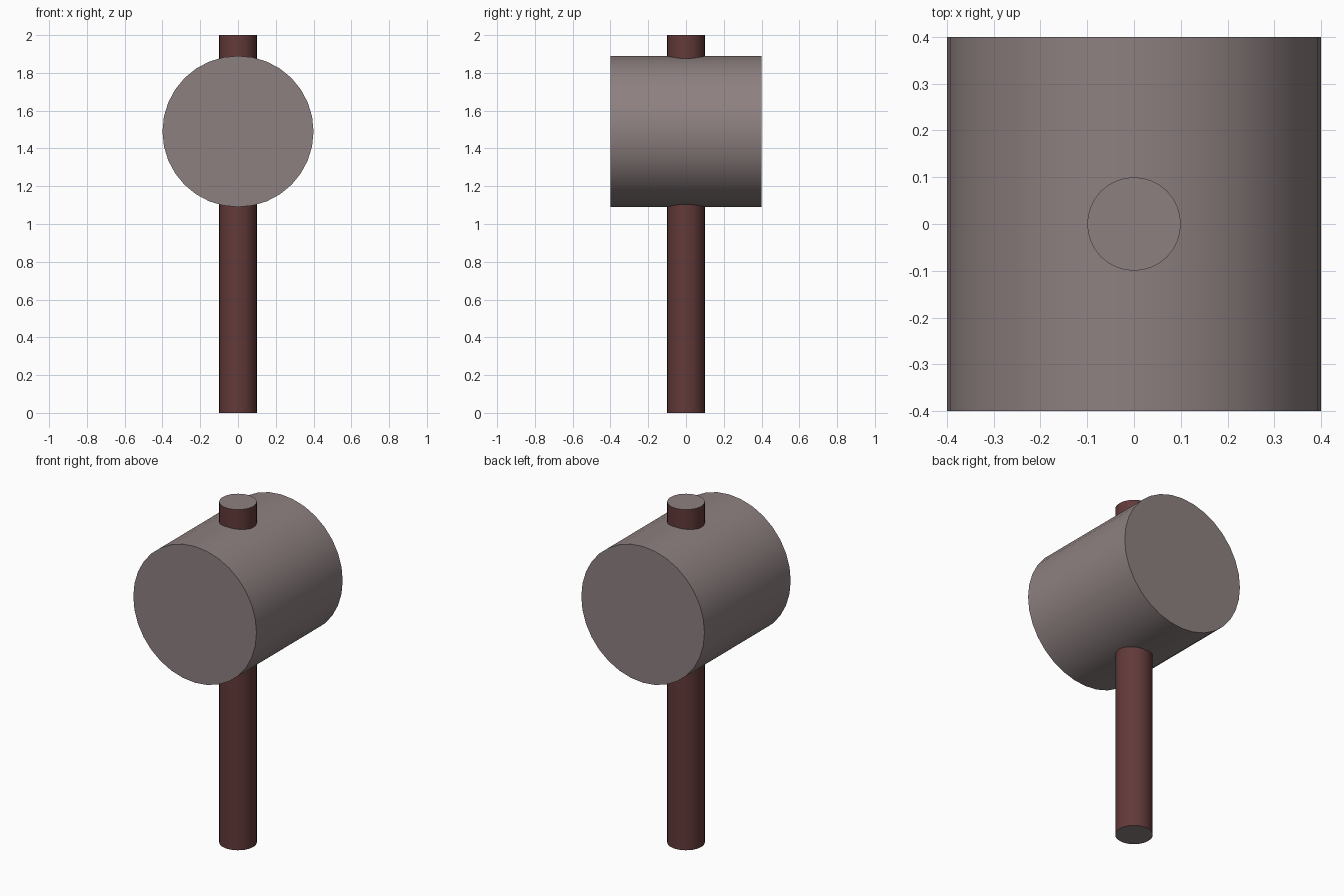
import bpy, math

if "Cube" in bpy.data.objects:
    bpy.data.objects.remove(bpy.data.objects["Cube"])


def material(name, rgb):
    m = bpy.data.materials.new(name)
    m.diffuse_color = (*rgb, 1.0)
    m.use_nodes = True
    m.node_tree.nodes["Principled BSDF"].inputs["Base Color"].default_value = m.diffuse_color
    return m


grey = material("warm_grey", (0.27, 0.217, 0.217))
brown = material("dark_red_brown", (0.122, 0.042, 0.041))


def cylinder(name, radius, length, z, rot_x, mats):
    bpy.ops.mesh.primitive_cylinder_add(vertices=32, radius=radius, depth=length,
                                        location=(0, 0, z), rotation=(rot_x, 0, 0))
    obj = bpy.context.object
    obj.name = name
    for m in mats:
        obj.data.materials.append(m)
    bpy.ops.object.shade_smooth_by_angle(angle=math.radians(30))
    return obj


# Mallet head, lying front to back
cylinder("mallet_head", 0.4, 0.8, 1.49, math.radians(90), [grey])

# Handle through the head, with grey end caps
handle = cylinder("handle", 0.1, 2.0, 1.0, 0, [brown, grey])
for face in handle.data.polygons:
    face.material_index = 1 if abs(face.normal.z) > 0.9 else 0
